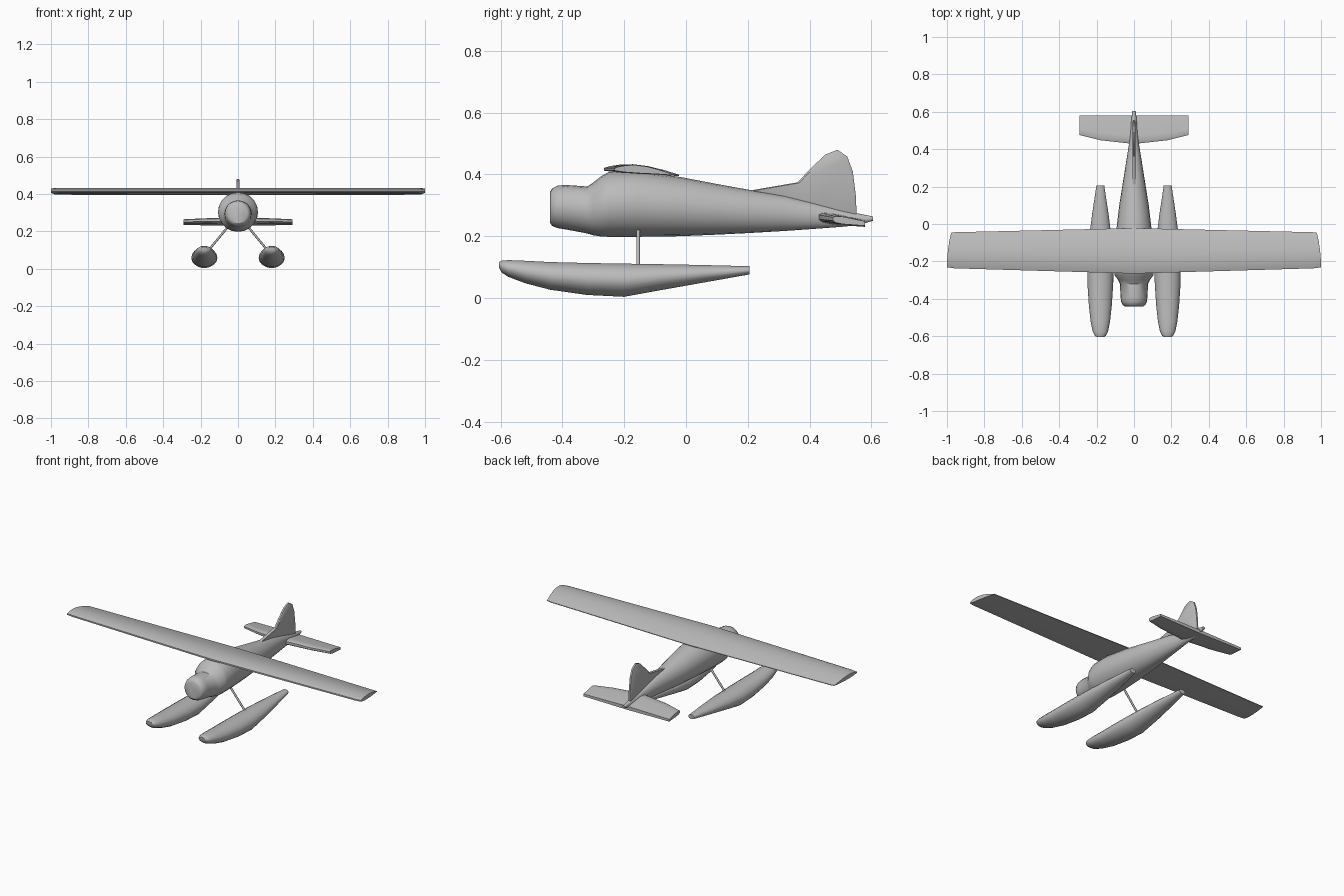
import bpy, bmesh, math
from mathutils import Vector

if "Cube" in bpy.data.objects:
    bpy.data.objects.remove(bpy.data.objects["Cube"])

grey = bpy.data.materials.new("light_grey")
grey.diffuse_color = (0.5, 0.5, 0.5, 1)
grey.use_nodes = True
grey.node_tree.nodes["Principled BSDF"].inputs["Base Color"].default_value = grey.diffuse_color


def make(name, rings, smooth=35):
    """Skin a row of equal-length closed rings and cap both ends."""
    bm = bmesh.new()
    rows = [[bm.verts.new(p) for p in ring] for ring in rings]
    n = len(rows[0])
    for a, b in zip(rows, rows[1:]):
        for i in range(n):
            j = (i + 1) % n
            bm.faces.new((a[i], a[j], b[j], b[i]))
    bm.faces.new(rows[0])
    bm.faces.new(rows[-1][::-1])
    bmesh.ops.recalc_face_normals(bm, faces=bm.faces)
    me = bpy.data.meshes.new(name)
    bm.to_mesh(me)
    bm.free()
    me.materials.append(grey)
    ob = bpy.data.objects.new(name, me)
    bpy.context.collection.objects.link(ob)
    bpy.ops.object.select_all(action='DESELECT')
    ob.select_set(True)
    bpy.context.view_layer.objects.active = ob
    bpy.ops.object.shade_smooth_by_angle(angle=math.radians(smooth))
    return ob


def oval(cx, y, half_w, top, bottom, n=20, belly=1.0):
    """Upright oval ring; belly above 1 sharpens the lower half to a keel."""
    mid, h = (top + bottom) / 2, (top - bottom) / 2
    ring = []
    for i in range(n):
        a = math.tau * i / n
        c, s = math.cos(a), math.sin(a)
        if s < 0:
            c = math.copysign(abs(c) ** belly, c)
        ring.append((cx + half_w * c, y, mid + h * s))
    return ring


# Fuselage: y, half width, top, bottom
body = [(-.44, .05, .343, .243), (-.433, .061, .355, .233), (-.415, .069, .364, .226),
        (-.39, .072, .366, .222), (-.32, .075, .361, .209), (-.30, .085, .374, .203),
        (-.275, .103, .394, .199), (-.25, .107, .408, .198), (-.16, .107, .410, .198),
        (-.02, .093, .392, .200), (.10, .079, .369, .205), (.20, .063, .351, .210),
        (.32, .044, .331, .217), (.42, .028, .306, .224), (.50, .019, .286, .230),
        (.56, .014, .273, .236), (.605, .009, .264, .250)]
make("fuselage", [oval(0, *s) for s in body])

# Main wing: chord fraction and height offset of the airfoil
foil = [(0, .412), (0, .421), (.08, .427), (.22, .432), (.38, .433), (.58, .427),
        (.8, .414), (1, .399), (1, .395), (.75, .399), (.45, .402), (.2, .406)]


def wing_ring(x, front, back, bow=0, squash=1):
    out = []
    for t, z in foil:
        px = x - math.copysign(bow * t ** 2, x)
        out.append((px, front + (back - front) * t, .414 + (z - .414) * squash))
    return out


make("main_wing", [wing_ring(-1, -.232, -.047, .022, .85), wing_ring(-.96, -.237, -.044, .005, .95),
                   wing_ring(0, -.265, -.022),
                   wing_ring(.96, -.237, -.044, .005, .95), wing_ring(1, -.232, -.047, .022, .85)])


# Tailplane: slab with rounded leading edge, tilted down toward the back
def tail_ring(x, front, half):
    back = .58
    prof = [(0, -.45), (0, .45), (.08, .85), (.3, 1), (1, .6), (1, -.6), (.3, -1), (.08, -.85)]
    ring = []
    for t, s in prof:
        y = front + (back - front) * t
        ring.append((x, y, .262 - .14 * (y - .43) + half * s))
    return ring


make("tailplane", [tail_ring(-.292, .476, .012), tail_ring(-.18, .448, .014),
                   tail_ring(0, .428, .018),
                   tail_ring(.18, .448, .014), tail_ring(.292, .476, .012)])

# Tail fin: flat profile, thinner at its rim
fin = [(.19, .345), (.36, .374), (.405, .42), (.45, .464), (.49, .48), (.522, .458),
       (.54, .41), (.55, .33), (.553, .25), (.40, .25), (.25, .31)]
centre = Vector((.45, .35))


def fin_ring(x, k):
    return [(x, *(centre + (Vector(p) - centre) * k)) for p in fin]


make("tail_fin", [fin_ring(-.009, .93), fin_ring(-.005, 1), fin_ring(.005, 1), fin_ring(.009, .93)])

# Floats: y, half width, top, bottom
hull = [(-.605, .018, .117, .097), (-.597, .030, .121, .082), (-.575, .041, .123, .068),
        (-.52, .052, .121, .047), (-.44, .061, .117, .026), (-.32, .069, .114, .009),
        (-.20, .070, .112, .003), (-.08, .061, .110, .025), (.06, .043, .107, .050),
        (.205, .021, .103, .076)]
for side, label in ((-1, "left"), (1, "right")):
    make(label + "_float", [oval(side * .18, *s, n=18, belly=1.15) for s in hull])

    # Strut joining float and fuselage
    a, b = Vector((side * .165, -.155, .09)), Vector((side * .045, -.155, .235))
    d = (b - a).normalized()
    u = Vector((0, 1, 0))
    v = d.cross(u)
    rings = [[p + .006 * (u * math.cos(math.tau * i / 8) + v * math.sin(math.tau * i / 8))
              for i in range(8)] for p in (a, b)]
    make(label + "_strut", rings, 50)
